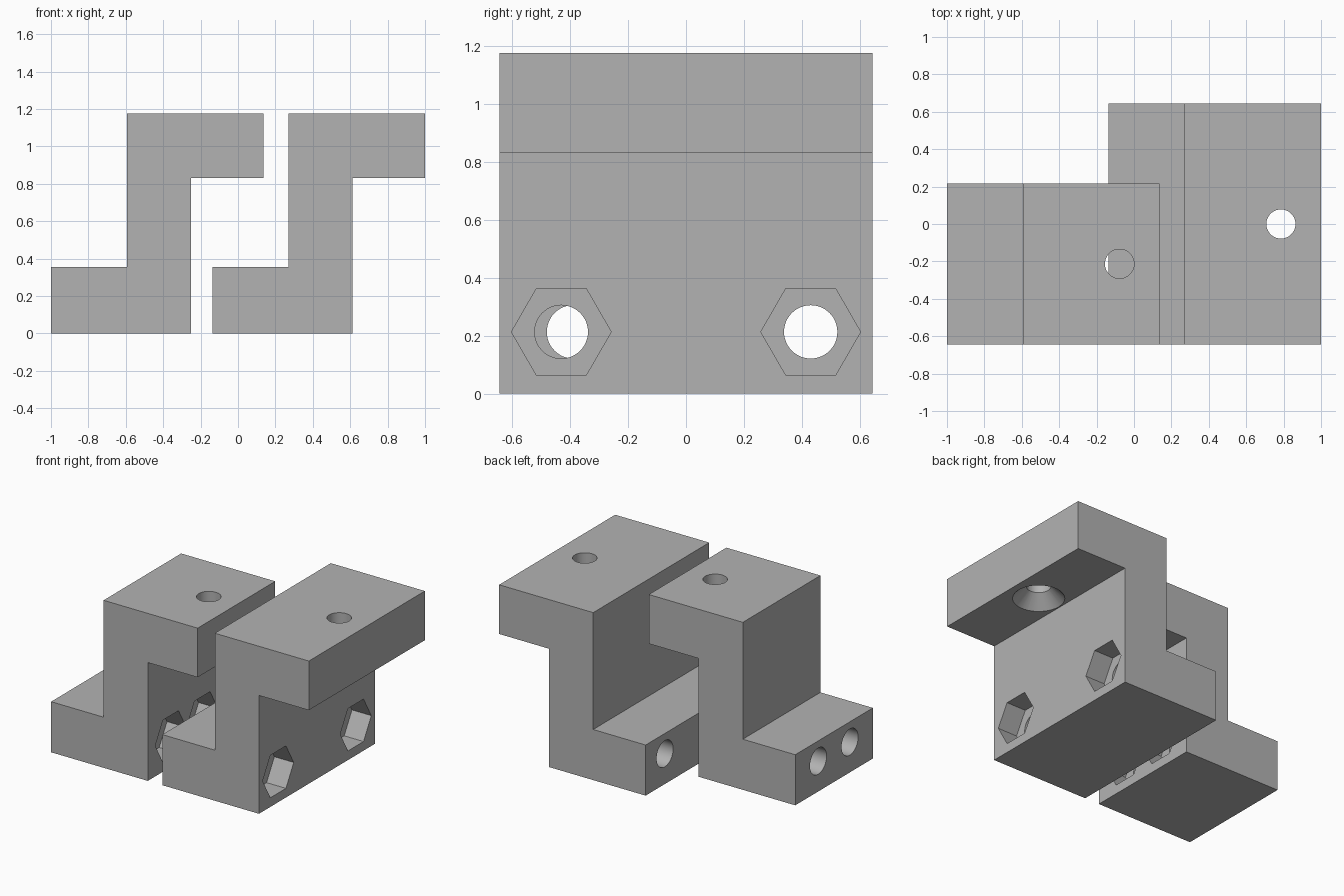
import bpy
import bmesh
from math import sin, cos, pi, radians
from mathutils import Vector

cube = bpy.data.objects.get("Cube")
if cube:
    bpy.data.objects.remove(cube, do_unlink=True)

grey = bpy.data.materials.new("plain grey")
grey.use_nodes = True
grey.diffuse_color = (0.45, 0.45, 0.45, 1)
grey.node_tree.nodes["Principled BSDF"].inputs["Base Color"].default_value = grey.diffuse_color


def loft(name, ring_a, ring_b):
    """Closed solid between two matching rings of points."""
    bm = bmesh.new()
    a = [bm.verts.new(p) for p in ring_a]
    b = [bm.verts.new(p) for p in ring_b]
    bm.faces.new(a)
    bm.faces.new(b)
    for i in range(len(a)):
        j = (i + 1) % len(a)
        bm.faces.new((a[i], a[j], b[j], b[i]))
    bmesh.ops.recalc_face_normals(bm, faces=bm.faces)
    mesh = bpy.data.meshes.new(name)
    bm.to_mesh(mesh)
    bm.free()
    mesh.materials.append(grey)
    obj = bpy.data.objects.new(name, mesh)
    bpy.context.collection.objects.link(obj)
    return obj


def ring(centre, radius, sides, u, v):
    return [Vector(centre) + radius * (cos(2 * pi * i / sides) * Vector(u)
            + sin(2 * pi * i / sides) * Vector(v)) for i in range(sides)]


def cutter_x(x0, x1, y, z, radius, sides):
    u, v = (0, 1, 0), (0, 0, 1)
    return loft("cutter", ring((x0, y, z), radius, sides, u, v),
                ring((x1, y, z), radius, sides, u, v))


def cutter_z(x, y, z0, z1, r0, r1):
    u, v = (1, 0, 0), (0, 1, 0)
    return loft("cutter", ring((x, y, z0), r0, 48, u, v),
                ring((x, y, z1), r1, 48, u, v))


# Z-shaped section, measured from the end of the foot
PROFILE = [(0, 0), (0.75, 0), (0.75, 0.83), (1.137, 0.83),
           (1.137, 1.175), (0.407, 1.175), (0.407, 0.355), (0, 0.355)]


def bracket(name, x, y0, y1, bolt_offset):
    body = loft(name, [(x + px, y0, pz) for px, pz in PROFILE],
                [(x + px, y1, pz) for px, pz in PROFILE])
    mid, face = (y0 + y1) / 2, x + 0.75
    cutters = []
    # Bolt bores through the foot, each with a hexagonal nut pocket
    for side in (-1, 1):
        y = mid + side * bolt_offset
        cutters.append(cutter_x(x - 0.1, face + 0.05, y, 0.213, 0.092, 48))
        cutters.append(cutter_x(face - 0.15, face + 0.05, y, 0.213, 0.172, 6))
    # Screw hole through the top flange, countersunk from below
    hx = x + 0.9225
    cutters.append(cutter_z(hx, mid, 0.75, 1.3, 0.078, 0.078))
    cutters.append(cutter_z(hx, mid, 0.828, 0.945, 0.167, 0.05))

    bpy.ops.object.select_all(action="DESELECT")
    bpy.context.view_layer.objects.active = body
    body.select_set(True)
    for cutter in cutters:
        cutter.hide_render = True
        mod = body.modifiers.new("cut", "BOOLEAN")
        mod.operation = "DIFFERENCE"
        mod.solver = "EXACT"
        mod.object = cutter
        bpy.ops.object.modifier_apply(modifier=mod.name)
        bpy.data.objects.remove(cutter, do_unlink=True)
    bpy.ops.object.shade_smooth_by_angle(angle=radians(25))


bracket("narrow_bracket", -1.0, -0.643, 0.217, 0.175)
bracket("wide_bracket", -0.137, -0.643, 0.643, 0.43)
